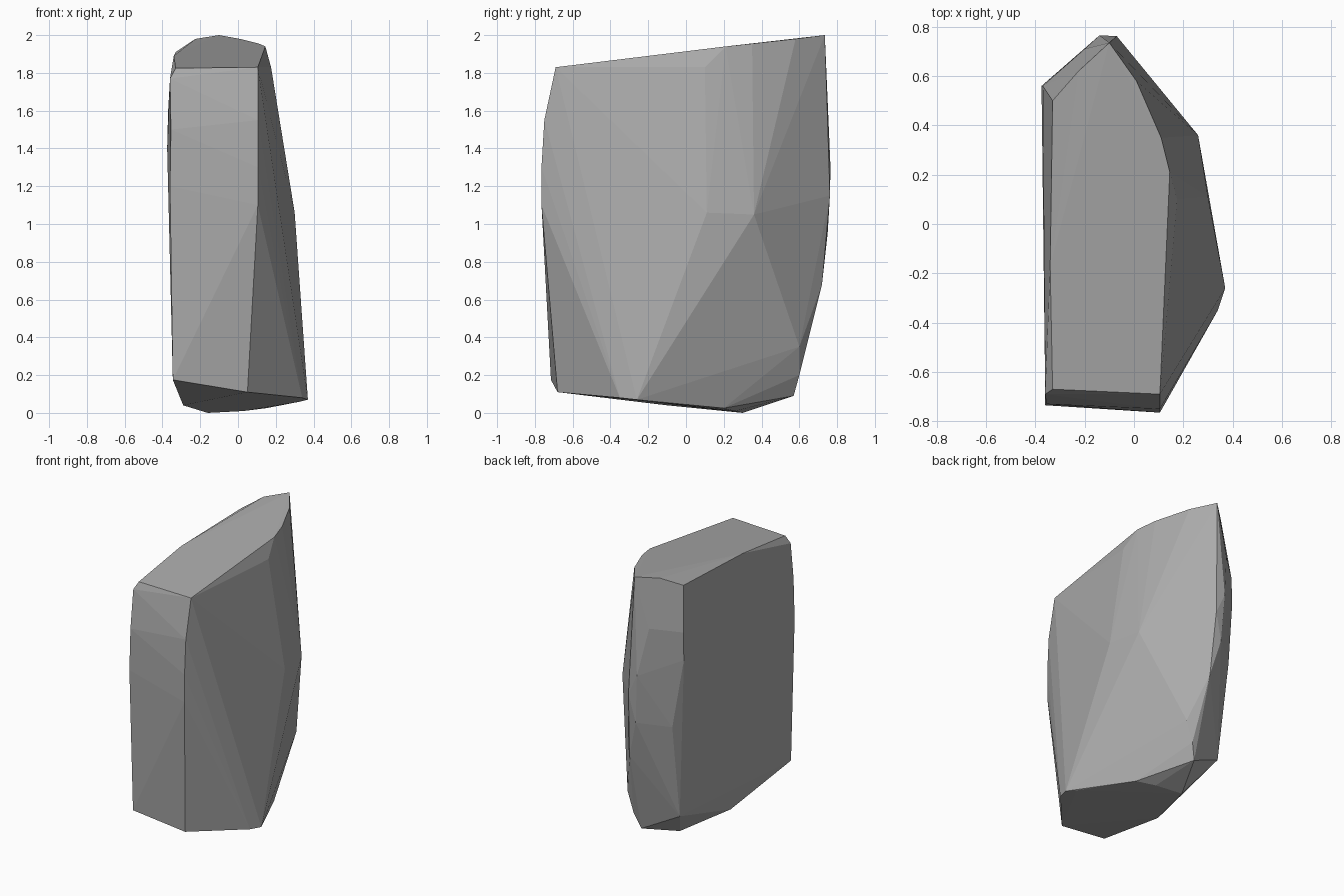
import bpy
import bmesh

# Remove the default cube only
default_cube = bpy.data.objects.get("Cube")
if default_cube:
    bpy.data.objects.remove(default_cube, do_unlink=True)


def make_material(name, colour):
    material = bpy.data.materials.new(name)
    material.use_nodes = True
    material.diffuse_color = colour
    shader = next(n for n in material.node_tree.nodes if n.type == "BSDF_PRINCIPLED")
    shader.inputs["Base Color"].default_value = colour
    return material


def convex_stone(name, regions, material):
    """Wrap the corner points of all regions in one faceted convex surface."""
    mesh = bpy.data.meshes.new(name)
    bm = bmesh.new()
    for corners in regions:
        for corner in corners:
            bm.verts.new(corner)
    result = bmesh.ops.convex_hull(bm, input=bm.verts[:])
    loose = {g for g in result["geom_interior"] + result["geom_unused"]
             if isinstance(g, bmesh.types.BMVert)}
    bmesh.ops.delete(bm, geom=list(loose), context="VERTS")
    # Merge nearly coplanar triangles into broad chiselled facets
    bmesh.ops.dissolve_limit(bm, angle_limit=0.02, verts=bm.verts[:], edges=bm.edges[:])
    bmesh.ops.recalc_face_normals(bm, faces=bm.faces[:])
    for face in bm.faces:
        face.smooth = False
    bm.to_mesh(mesh)
    bm.free()
    mesh.materials.append(material)
    stone = bpy.data.objects.new(name, mesh)
    bpy.context.collection.objects.link(stone)
    return stone


# Sloping cap, rising towards the back
cap = [
    (-.33, -.67, 1.825), (.105, -.69, 1.83), (.105, -.43, 1.865),
    (.145, .21, 1.94), (.11, .35, 1.955), (.01, .58, 1.98),
    (-.1, .735, 2), (-.225, .62, 1.98), (-.34, -.17, 1.89),
]

# Narrow, slightly bowed front
front = [
    (.105, -.75, 1.55), (.105, -.765, 1.3), (.105, -.765, 1.1),
    (.05, -.68, .11), (-.345, -.715, .175), (-.36, -.735, 1.2),
    (-.355, -.73, 1.5), (-.36, -.69, 1.77),
]

# Bulging ridge on one side, flaring out at the foot
ridge = [
    (.175, .1, 1.83), (.3, .11, 1.06), (.26, .36, 1.05),
    (.37, -.26, .07), (.34, -.35, .08), (.33, -.19, .06),
]

# Flat opposite side and the narrow worn back
back = [
    (-.33, .5, 1.91), (-.37, .56, 1.6), (-.375, .56, 1.4),
    (-.31, .6, .91), (-.2, .71, 1.64), (-.14, .765, 1.3),
    (-.07, .762, 1.15), (-.12, .75, .95), (-.05, .72, .68),
    (.05, .6, .35), (0, .6, .2), (-.3, .5, .22),
]

# Shallow wedge underneath
base = [
    (-.04, .57, .09), (-.16, .3, 0), (.03, .26, .01),
    (.15, .2, .025), (-.29, -.1, .04),
]

stone_grey = make_material("stone grey", (.4, .4, .4, 1))
convex_stone("stone_slab", [cap, front, ridge, back, base], stone_grey)
